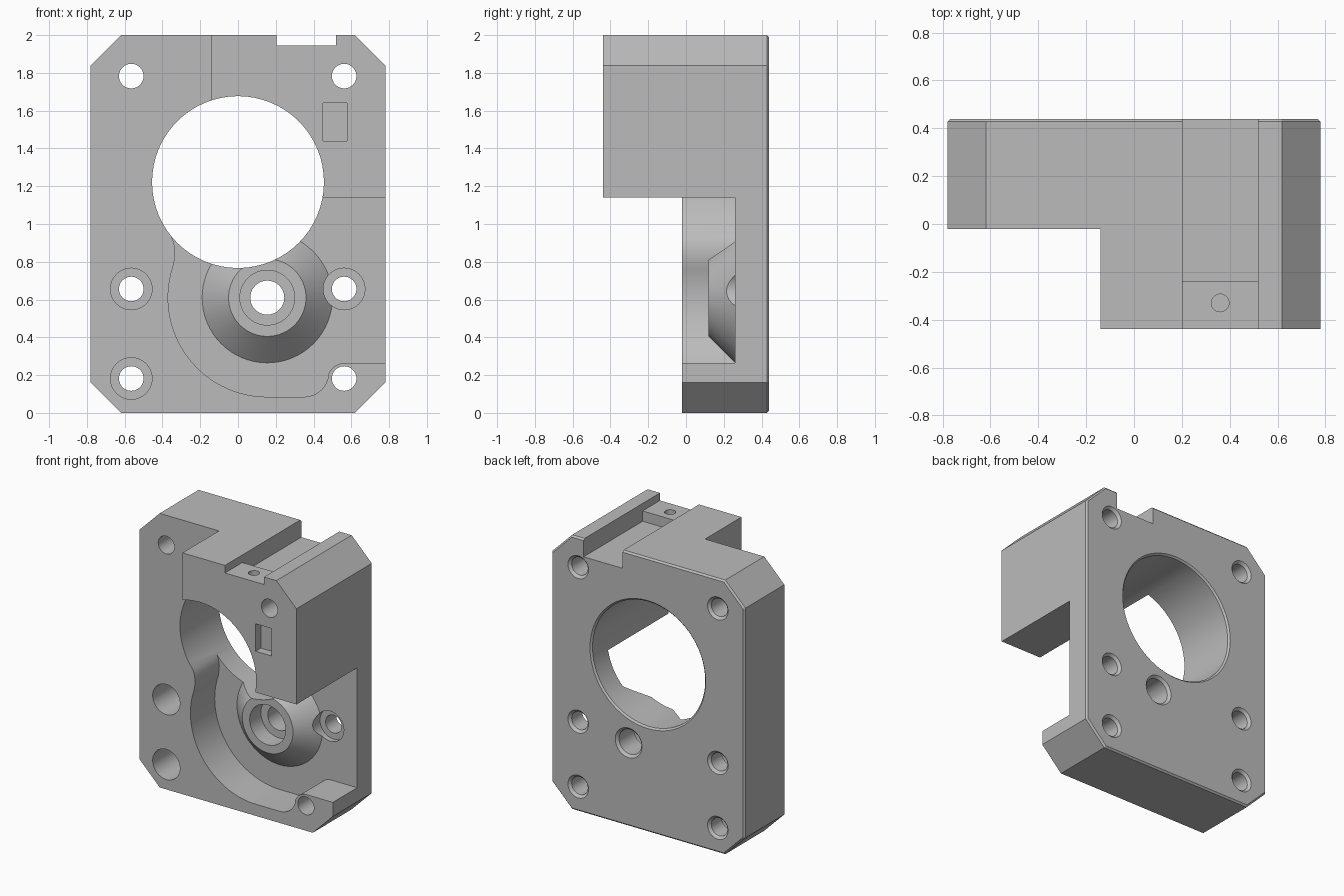
import bpy, bmesh, math
from math import cos, sin, radians, pi
from mathutils import Vector

scene = bpy.context.scene
if "Cube" in bpy.data.objects:
    bpy.data.objects.remove(bpy.data.objects["Cube"])

grey = bpy.data.materials.new("light_grey")
grey.use_nodes = True
GREY = (0.5, 0.5, 0.5, 1)
grey.diffuse_color = GREY
grey.node_tree.nodes["Principled BSDF"].inputs["Base Color"].default_value = GREY


def loft(name, rings):
    """Solid through matching rings of (x, y, z) points."""
    bm = bmesh.new()
    rows = [[bm.verts.new(p) for p in ring] for ring in rings]
    n = len(rows[0])
    for a, b in zip(rows, rows[1:]):
        for i in range(n):
            bm.faces.new((a[i], a[(i + 1) % n], b[(i + 1) % n], b[i]))
    bm.faces.new(rows[0])
    bm.faces.new(rows[-1])
    bmesh.ops.recalc_face_normals(bm, faces=bm.faces)
    mesh = bpy.data.meshes.new(name)
    bm.to_mesh(mesh)
    bm.free()
    mesh.materials.append(grey)
    ob = bpy.data.objects.new(name, mesh)
    scene.collection.objects.link(ob)
    return ob


def prism(name, outline, y0, y1):
    return loft(name, [[(x, y, z) for x, z in outline] for y in (y0, y1)])


def box(name, x0, x1, y0, y1, z0, z1):
    return prism(name, [(x0, z0), (x1, z0), (x1, z1), (x0, z1)], y0, y1)


def turned(name, x, z, profile, n=64):
    """Round solid along y from (radius, y) steps."""
    return loft(name, [[(x + r * cos(2 * pi * i / n), y, z + r * sin(2 * pi * i / n))
                        for i in range(n)] for r, y in profile])


def arc(cx, cz, r, a0, a1, n):
    return [(cx + r * cos(radians(a0 + (a1 - a0) * i / n)),
             cz + r * sin(radians(a0 + (a1 - a0) * i / n))) for i in range(n + 1)]


def combine(target, tool, operation):
    mod = target.modifiers.new(operation, "BOOLEAN")
    mod.operation, mod.solver, mod.object = operation, "EXACT", tool
    bpy.context.view_layer.objects.active = target
    bpy.ops.object.modifier_apply(modifier=mod.name)
    bpy.data.objects.remove(tool)


def octagon(w, h, c):
    """Corner-cut rectangle centred at z = 1."""
    quarter = [(w, h - c), (w - c, h)]
    right = [(x, -z) for x, z in reversed(quarter)] + quarter
    return [(x, 1 + z) for x, z in right + [(-x, z) for x, z in reversed(right)]]


FRONT, FACE, FLOOR, BACK = -0.44, -0.02, 0.26, 0.44
BEVEL = 0.012
W, CUT = 0.78, 0.162

# Plate with cut corners and a fine bevel around the back
outer = octagon(W, 1, CUT)
inner = octagon(W - BEVEL, 1 - BEVEL, CUT - BEVEL * 0.6)
body = loft("motor_mount_body", [[(x, y, z) for x, z in ring] for ring, y in
                                 ((outer, FACE), (outer, BACK - BEVEL), (inner, BACK))])

# Curved pocket, open to the side
HUB = (0.155, 0.61)
pocket = [(0, 1.14), (-0.3, 1.0), (-0.355, 0.94), (-0.339, 0.9), (-0.333, 0.86),
          (-0.335, 0.82)]
pocket += arc(*HUB, 0.525, 161, 270, 40)
pocket += arc(0.35, 0.215, 0.13, 270, 345, 12)
pocket += arc(0.57, 0.165, 0.1, 160, 90, 10)
pocket += [(0.9, 0.265), (0.9, 1.14)]
combine(body, prism("pocket_cutter", pocket, FACE - 0.1, FLOOR), "DIFFERENCE")

# Raised upper block
block = [(-0.14, 1.14), (W, 1.14), (W, 2 - CUT), (W - CUT, 2), (-0.14, 2)]
combine(body, prism("upper_block", block, FRONT, FACE + 0.2), "UNION")

# Conical bearing boss
combine(body, turned("bearing_boss", *HUB, [(0.205, 0.12), (0.345, FLOOR), (0.345, 0.3)]),
        "UNION")


def drill(x, z, profile):
    combine(body, turned("drill", x, z, profile), "DIFFERENCE")


def bore(x, z, r, lip):
    """Through hole with a countersunk back rim."""
    drill(x, z, [(r, -0.6), (r, BACK - lip), (r + 2 * lip, BACK + lip)])


# Main bore, bearing seat and bolt holes
bore(0, 1.222, 0.455, 0.012)
drill(*HUB, [(0.145, 0), (0.145, 0.25)])
bore(*HUB, 0.09, 0.018)
for x, z in [(-0.565, 1.783), (0.562, 1.783), (-0.565, 0.656), (0.562, 0.656),
             (-0.565, 0.182), (0.562, 0.182)]:
    bore(x, z, 0.065, 0.018)
for x, z in [(-0.565, 0.656), (0.562, 0.656), (-0.565, 0.182)]:
    drill(x, z, [(0.11, -0.1), (0.11, 0.3)])

# Stepped top slot, small screw hole and front recess
combine(body, box("slot_front", 0.203, 0.518, -0.6, 0.0, 1.945, 2.1), "DIFFERENCE")
combine(body, box("slot_rear", 0.203, 0.518, -0.24, 0.6, 1.87, 2.1), "DIFFERENCE")
screw = loft("screw_hole", [[(0.36 + 0.037 * cos(2 * pi * i / 32),
                              -0.33 + 0.037 * sin(2 * pi * i / 32), z)
                             for i in range(32)] for z in (1.7, 2.1)])
combine(body, screw, "DIFFERENCE")
combine(body, box("recess", 0.45, 0.577, -0.6, FRONT + 0.06, 1.44, 1.64), "DIFFERENCE")

# Smooth bores, sharp edges
bpy.ops.object.select_all(action="DESELECT")
body.select_set(True)
bpy.context.view_layer.objects.active = body
bpy.ops.object.shade_smooth_by_angle(angle=radians(25))
